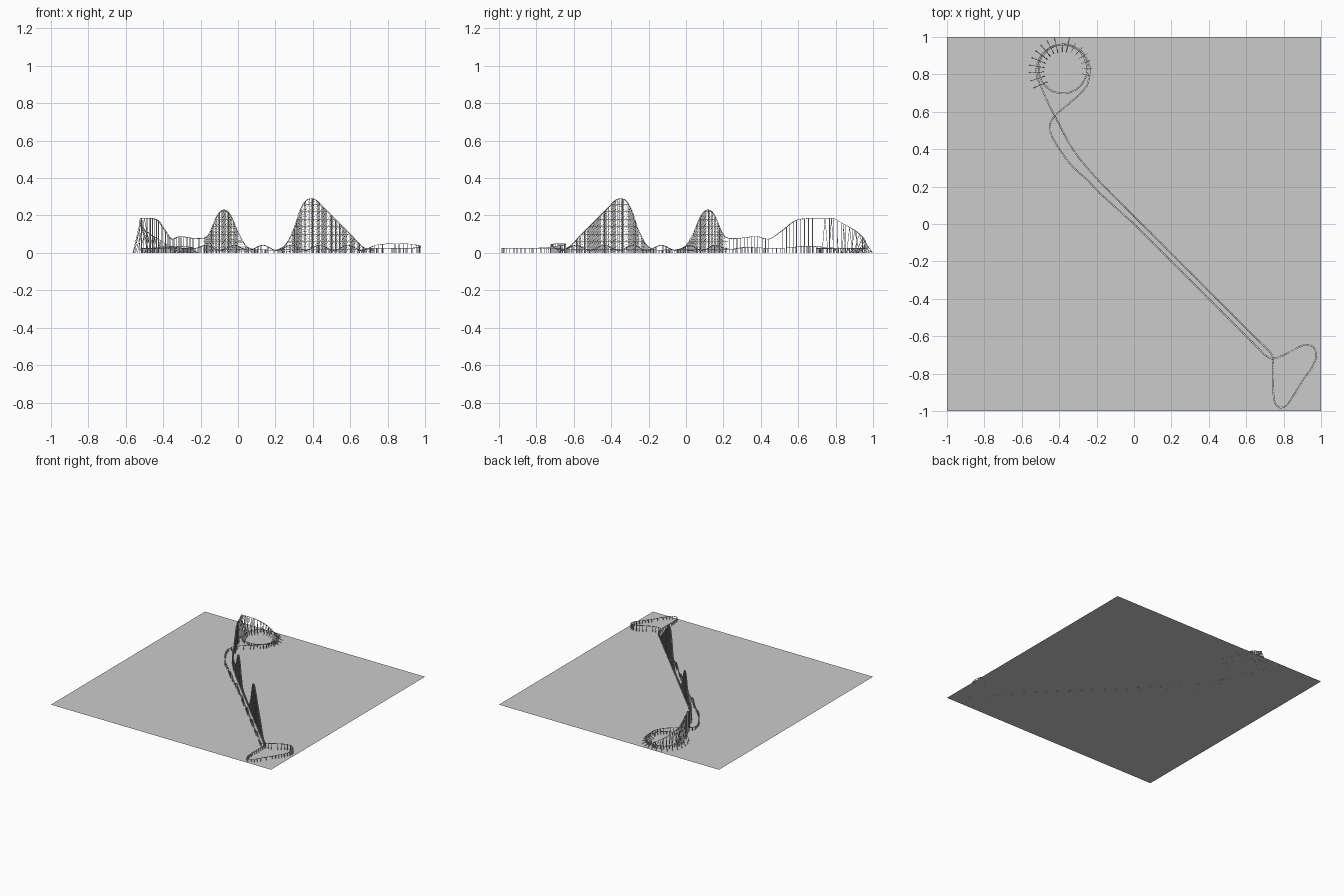
import bpy
from math import sin, cos, pi, radians
from mathutils import Vector

if "Cube" in bpy.data.objects:
    bpy.data.objects.remove(bpy.data.objects["Cube"])

UP = Vector((0, 0, 1))


def make_object(name, verts, faces):
    mesh = bpy.data.meshes.new(name)
    mesh.from_pydata(verts, [], faces)
    mesh.update()
    obj = bpy.data.objects.new(name, mesh)
    bpy.context.collection.objects.link(obj)
    return obj


class Bars:
    """Collects thin square timbers into one mesh."""

    def __init__(self):
        self.verts, self.faces = [], []

    def add(self, a, b, r):
        a, b = Vector(a), Vector(b)
        d = (b - a).normalized()
        u = d.cross(UP if abs(d.z) < 0.9 else Vector((1, 0, 0))).normalized()
        v = d.cross(u)
        n = len(self.verts)
        for p in (a, b):
            self.verts += [p + u * r * i + v * r * j for i, j in ((1, 1), (-1, 1), (-1, -1), (1, -1))]
        self.faces += [[n + i, n + (i + 1) % 4, n + 4 + (i + 1) % 4, n + 4 + i] for i in range(4)]
        self.faces += [[n + 3, n + 2, n + 1, n], [n + 4, n + 5, n + 6, n + 7]]

    def build(self, name):
        return make_object(name, self.verts, self.faces)


# ---- course layout ----
course = []

# lift hill, drop and second hill: (x, z) along the diagonal
for x, z in ((.727, .025), (.67, .03), (.6, .10), (.55, .15), (.5, .20), (.45, .25), (.42, .28),
             (.39, .29), (.36, .275), (.33, .22), (.3, .13), (.26, .05), (.22, .02), (.18, .015),
             (.13, .018), (.08, .02), (.04, .04), (0, .11), (-.04, .20), (-.075, .23),
             (-.11, .20), (-.15, .11), (-.18, .08)):
    course.append(Vector((x, .042 - x, z)))
# climb into the spiral
course += [Vector(p) for p in ((-.25, .30, .08), (-.31, .375, .088), (-.355, .445, .075), (-.39, .515, .12),
                               (-.425, .58, .17), (-.46, .65, .185), (-.495, .73, .185))]
spiral_start = len(course)
# descending spiral
centre = Vector((-.38, .825, 0))
for i in range(32):
    t = i / 31
    a = radians(195 - 555 * t)
    r = .143 - .016 * sin(pi * t)
    z = .024 + .16 * max(0, 1 - t / .22)
    course.append(centre + Vector((r * cos(a), r * sin(a), z)))
spiral_end = len(course)
# turn into the return run
course += [Vector(p) for p in ((-.25, .745, .03), (-.30, .685, .035), (-.37, .625, .035), (-.43, .57, .03),
                               (-.45, .51, .025), (-.42, .435, .025), (-.34, .32, .03), (-.25, .235, .02))]
# return run with small hops
for i in range(42):
    x = -.18 + .88 * i / 41
    course.append(Vector((x, -x - .02 * max(0, -x) / .2, .027 + .014 * cos((x + .02) * 2 * pi / .152))))
# end loop
course += [Vector(p) for p in ((.74, -.72, .042), (.79, -.705, .048), (.85, -.675, .05), (.91, -.648, .048),
                               (.955, -.655, .042), (.975, -.70, .035), (.955, -.76, .028), (.90, -.84, .025),
                               (.85, -.92, .025), (.815, -.97, .025), (.775, -.98, .025), (.75, -.945, .025),
                               (.745, -.88, .025), (.745, -.80, .025), (.743, -.72, .025))]


# ---- smooth closed path, sampled evenly ----
def catmull(p0, p1, p2, p3, t):
    return .5 * (2 * p1 + (p2 - p0) * t + (2 * p0 - 5 * p1 + 4 * p2 - p3) * t * t
                 + (3 * p1 - p0 - 3 * p2 + p3) * t ** 3)


STEP = .006
path = []          # (point, control index)
n = len(course)
for i in range(n):
    quad = [course[(i + k) % n] for k in (-1, 0, 1, 2)]
    count = max(1, round((quad[2] - quad[1]).length / STEP))
    path += [(catmull(*quad, j / count), i) for j in range(count)]
m = len(path)
sides = []
for k in range(m):
    d = path[(k + 1) % m][0] - path[k - 1][0]
    sides.append(d.cross(UP).normalized())


def sweep(name, offset, drop, r):
    verts, faces = [], []
    for (p, _), s in zip(path, sides):
        c = p + s * offset - UP * drop
        verts += [c + s * r * i + UP * r * j for i, j in ((1, 1), (-1, 1), (-1, -1), (1, -1))]
    for k in range(m):
        a, b = 4 * k, 4 * ((k + 1) % m)
        faces += [[a + i, b + i, b + (i + 1) % 4, a + (i + 1) % 4] for i in range(4)]
    return make_object(name, verts, faces)


# ---- ground and rails ----
make_object("ground", [(-1, -1, .001), (1, -1, .001), (1, 1, .001), (-1, 1, .001)], [[0, 1, 2, 3]])
GAUGE = .0032
sweep("left_rail", -GAUGE, 0, .0009)
sweep("right_rail", GAUGE, 0, .0009)

# ---- ties, hill trestles, posts and splayed spiral supports ----
ties, trestle, posts, splayed = Bars(), Bars(), Bars(), Bars()
for k, ((p, i), s) in enumerate(zip(path, sides)):
    if k % 2 == 0:
        ties.add(p - s * .0042 - UP * .0014, p + s * .0042 - UP * .0014, .0007)
    foot = Vector((p.x, p.y, 0))
    top = p - UP * .002
    if i < 22:                                   # lattice under the hills
        if k % 2 == 0:
            for e in (-1, 1):
                o = s * .0036 * e
                trestle.add(foot + o, top + o, .0007)
        q = path[(k + 2) % m][0]
        if k % 2 == 0:
            level = .02
            while level < min(p.z, q.z):
                for e in (-1, 1):
                    o = s * .0036 * e
                    trestle.add(foot + o + UP * level, Vector((q.x, q.y, level)) + o, .0005)
                trestle.add(foot - s * .0036 + UP * level, foot + s * .0036 + UP * (level - .018), .0005)
                level += .02
    elif spiral_start - 1 <= i < spiral_start + 12 and k % 6 == 0:
        for e in (-1, 1):                        # A-frames
            splayed.add(foot + s * .04 * e, top, .0012)
    elif k % 4 == 0:
        for e in (-1, 1):
            posts.add(foot + s * .0036 * e, top + s * .0036 * e, .0009)
ties.build("track_ties")
trestle.build("hill_trestle")
posts.build("support_posts")
splayed.build("spiral_supports")
